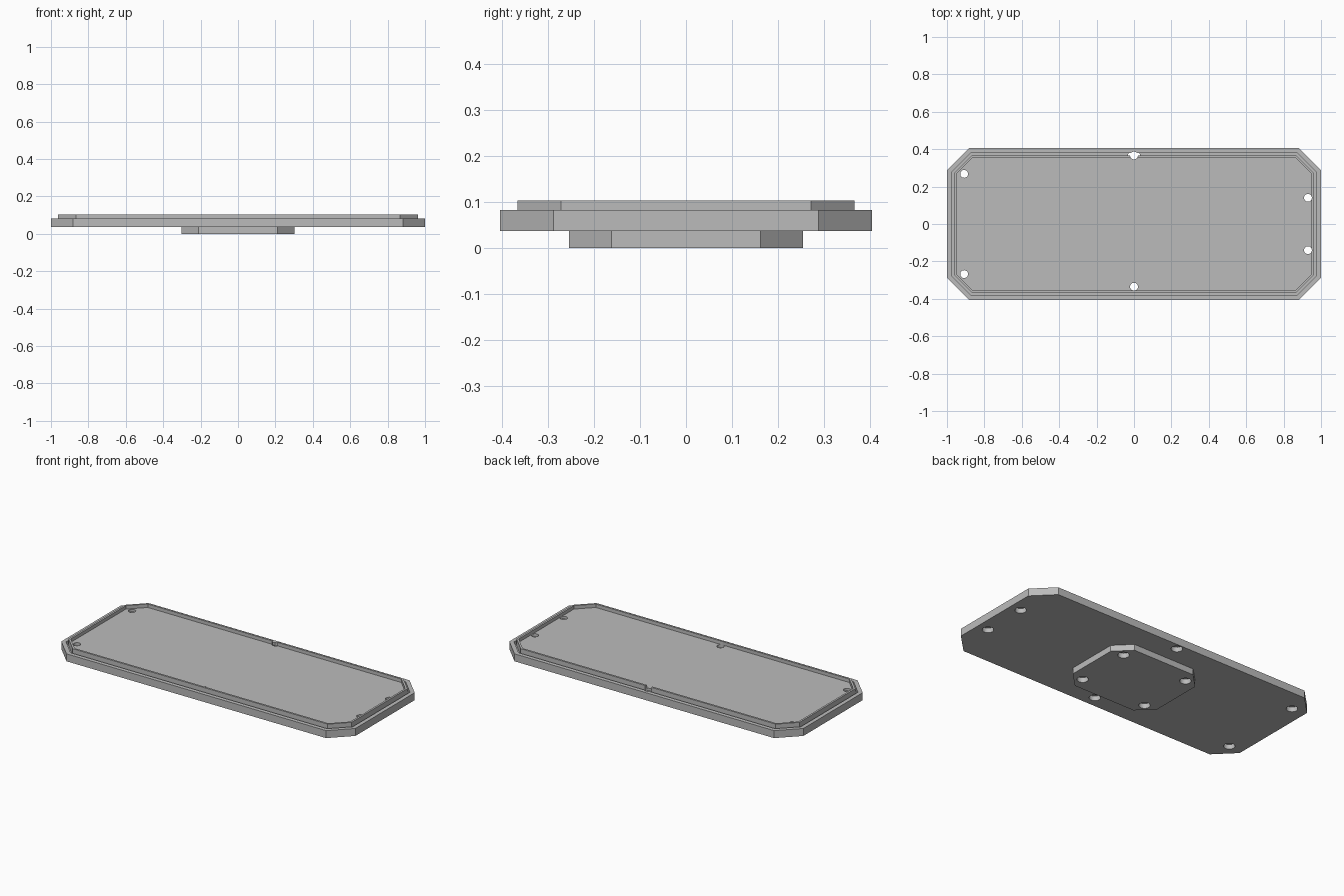
import bpy, bmesh
from math import cos, sin, tau

cube = bpy.data.objects.get("Cube")
if cube:
    bpy.data.objects.remove(cube, do_unlink=True)

grey = bpy.data.materials.new("plain grey")
grey.use_nodes = True
colour = (0.5, 0.5, 0.5, 1)
grey.diffuse_color = colour
grey.node_tree.nodes["Principled BSDF"].inputs["Base Color"].default_value = colour


def octagon(hx, hy, cut, z):
    """Rectangle with its four corners cut at 45 degrees."""
    quarter = [(hx, hy - cut), (hx - cut, hy)]
    flipped = [(-x, y) for x, y in reversed(quarter)]
    half = quarter + flipped
    return [(x, y, z) for x, y in half + [(-x, -y) for x, y in half]]


def circle(cx, cy, r, z, sides=24):
    return [(cx + r * cos(tau * i / sides), cy + r * sin(tau * i / sides), z)
            for i in range(sides)]


def loft(bm, rings):
    """Closed solid through a stack of rings."""
    loops = [[bm.verts.new(p) for p in ring] for ring in rings]
    n = len(loops[0])
    for low, high in zip(loops, loops[1:]):
        for i in range(n):
            j = (i + 1) % n
            bm.faces.new((low[i], low[j], high[j], high[i]))
    bm.faces.new(loops[0][::-1])
    bm.faces.new(loops[-1])


def make(name, solids):
    bm = bmesh.new()
    for rings in solids:
        loft(bm, rings)
    bmesh.ops.recalc_face_normals(bm, faces=bm.faces[:])
    mesh = bpy.data.meshes.new(name)
    bm.to_mesh(mesh)
    bm.free()
    mesh.materials.append(grey)
    obj = bpy.data.objects.new(name, mesh)
    bpy.context.collection.objects.link(obj)
    return obj


def drill(obj, solids):
    """Cut the given solids out of an object and shade the bores smooth."""
    cutter = make("drill_cutter", solids)
    cutter.hide_render = True
    mod = obj.modifiers.new("holes", "BOOLEAN")
    mod.operation, mod.solver, mod.object = "DIFFERENCE", "EXACT", cutter
    bpy.ops.object.select_all(action="DESELECT")
    obj.select_set(True)
    bpy.context.view_layer.objects.active = obj
    bpy.ops.object.modifier_apply(modifier=mod.name)
    bpy.data.objects.remove(cutter, do_unlink=True)
    bpy.ops.object.shade_smooth_by_angle(angle=0.5)


# Main plate: outer flange, seal groove, raised lip and floor (inset, height)
profile = [(0, 0.037), (0, 0.083), (0.025, 0.083), (0.025, 0.062), (0.038, 0.062),
           (0.038, 0.104), (0.05, 0.104), (0.05, 0.083)]
plate = make("main_plate", [[octagon(1 - d, 0.405 - d, 0.117 - 0.586 * d, z)
                             for d, z in profile]])

# Stepped screw holes through the plate: wide below, narrow above
holes = [(-0.908, 0.268), (-0.908, -0.268), (0.93, 0.14), (0.93, -0.14),
         (0, 0.366), (0, -0.335)]
bore = [(0.032, 0), (0.032, 0.066), (0.021, 0.066), (0.021, 0.15)]
drill(plate, [[circle(x, y, r, z) for r, z in bore] for x, y in holes])

# Mounting foot below, with four blind holes
foot = make("mounting_foot", [[octagon(0.303, 0.255, 0.093, z) for z in (0, 0.037)]])
drill(foot, [[circle(x, y, 0.032, z) for z in (-0.02, 0.03)]
             for x in (-0.222, 0.222) for y in (-0.175, 0.175)])
